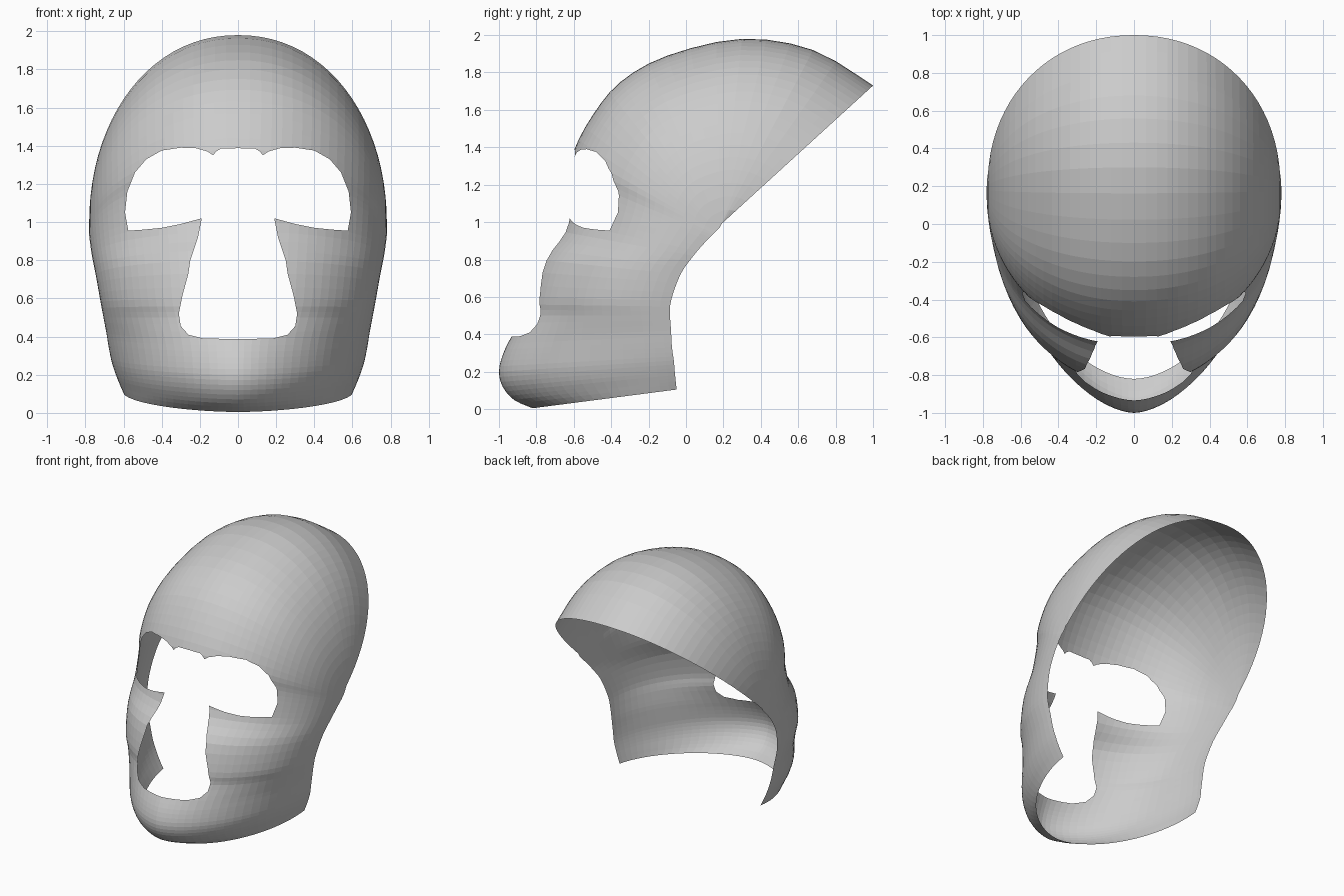
import bpy, bmesh, math
from mathutils import Vector

if "Cube" in bpy.data.objects:
    bpy.data.objects.remove(bpy.data.objects["Cube"])

# Rows from chin to crown: centre y, z | rim y, z | half width | roundness exponent
KEYS = [
    (-.82, .005, -.05, .105, .60, 1.8),
    (-.92, .05, -.055, .15, .62, 1.7),
    (-.98, .12, -.06, .20, .64, 1.7),
    (-1.0, .20, -.065, .26, .66, 1.7),
    (-.98, .29, -.075, .33, .675, 1.7),
    (-.935, .385, -.08, .42, .69, 1.75),
    (-.87, .50, -.085, .50, .705, 1.9),
    (-.85, .60, -.08, .58, .72, 2.0),
    (-.79, .80, -.03, .72, .745, 2.0),
    (-.67, .95, .04, .82, .765, 2.0),
    (-.63, 1.10, .10, .89, .775, 2.0),
    (-.61, 1.25, .14, .93, .78, 2.0),
    (-.60, 1.38, .16, .95, .78, 2.05),
    (-.50, 1.57, .17, .96, .78, 2.1),
    (-.35, 1.75, .175, .965, .78, 2.1),
    (-.10, 1.89, .18, .97, .78, 2.1),
    (.30, 1.98, .185, .98, .78, 2.1),
    (.68, 1.92, .19, .99, .78, 2.1),
    (1.0, 1.73, .20, 1.0, .775, 2.1),
]

# Right half of the joined eye, nose and mouth opening, seen from the front
OPENING = [(-.1, 1.39), (.09, 1.385), (.115, 1.37), (.13, 1.35), (.16, 1.37),
           (.22, 1.387), (.30, 1.39), (.40, 1.375), (.48, 1.33), (.54, 1.26),
           (.58, 1.16), (.592, 1.05), (.575, .955), (.50, .96), (.40, .97),
           (.30, .99), (.19, 1.02), (.21, .92), (.25, .80), (.26, .73),
           (.29, .62), (.31, .52), (.30, .455), (.26, .41), (.18, .39), (-.1, .385)]
STEPS, COLS = 3, 22


def spline(i, u):
    """Catmull-Rom through the key rows."""
    n = len(KEYS) - 1
    a, b, c, d = (KEYS[min(max(i + k, 0), n)] for k in (-1, 0, 1, 2))
    return [.5 * (2 * q + (r - p) * u + (2 * p - 5 * q + 4 * r - s) * u * u
                  + (3 * q - p - 3 * r + s) * u ** 3) for p, q, r, s in zip(a, b, c, d)]


def inside(x, z):
    hit = False
    for (x1, z1), (x2, z2) in zip(OPENING, OPENING[1:] + OPENING[:1]):
        if (z1 > z) != (z2 > z) and x < x1 + (z - z1) * (x2 - x1) / (z2 - z1):
            hit = not hit
    return hit


# Half shell: each row is a superellipse quarter from the centre line to the rim
bm = bmesh.new()
rows = []
for k in range((len(KEYS) - 1) * STEPS + 1):
    i = min(k // STEPS, len(KEYS) - 2)
    cy, cz, ry, rz, w, p = spline(i, k / STEPS - i)
    row = []
    for j in range(COLS + 1):
        s = math.pi / 2 * j / COLS
        x = w * math.sin(s) ** (2 / p) if j else 0.0
        d = max(math.cos(s), 0) ** (2 / p)
        row.append(bm.verts.new((x, ry + (cy - ry) * d, rz + (cz - rz) * d)))
    rows.append(row)
for a, b in zip(rows, rows[1:]):
    for j in range(COLS):
        bm.faces.new((a[j], a[j + 1], b[j + 1], b[j]))

# Cut clean edges along the opening outline, then remove the inside
for (x1, z1), (x2, z2) in zip(OPENING, OPENING[1:]):
    near = []
    for f in bm.faces:
        xs = [v.co.x for v in f.verts]
        zs = [v.co.z for v in f.verts]
        if (f.calc_center_median().y < 0 and max(xs) >= min(x1, x2) and min(xs) <= max(x1, x2)
                and max(zs) >= min(z1, z2) and min(zs) <= max(z1, z2)):
            near.append(f)
    geom = near + list({e for f in near for e in f.edges}) + list({v for f in near for v in f.verts})
    bmesh.ops.bisect_plane(bm, geom=geom, dist=1e-5, plane_co=Vector((x1, 0, z1)),
                           plane_no=Vector((z2 - z1, 0, x1 - x2)).normalized())
hole = []
for f in bm.faces:
    c = f.calc_center_median()
    if c.y < 0 and inside(c.x, c.z):
        hole.append(f)
bmesh.ops.delete(bm, geom=hole, context='FACES')

mesh = bpy.data.meshes.new("mask_shell")
bm.to_mesh(mesh)
bm.free()
shell = bpy.data.objects.new("mask_shell", mesh)
bpy.context.collection.objects.link(shell)

# Mirror to the left half
mirror = shell.modifiers.new("mirror", 'MIRROR')
mirror.use_clip = True
mirror.merge_threshold = .0005
